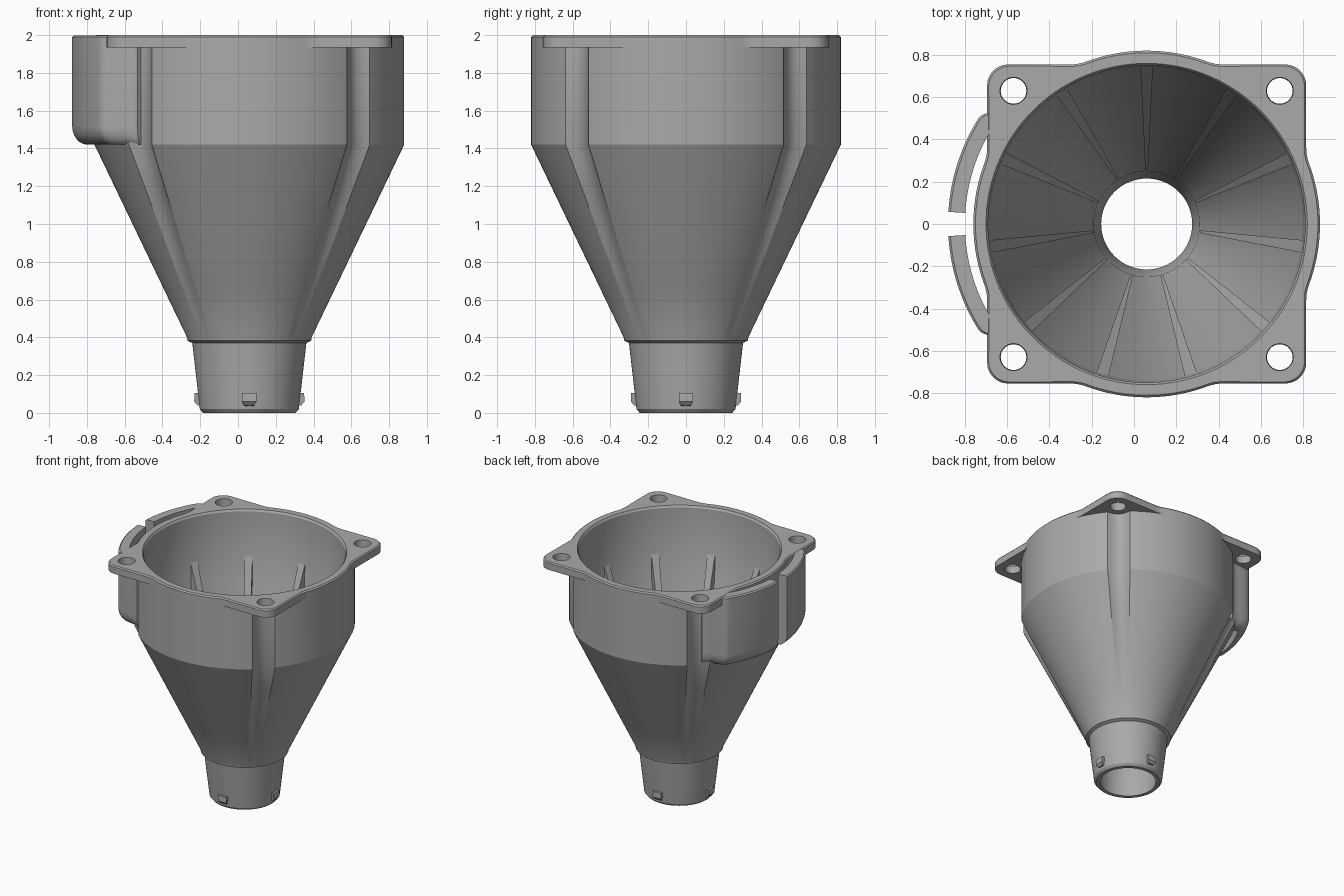
import bpy, bmesh, math
from mathutils import Matrix, Vector

if "Cube" in bpy.data.objects:
    bpy.data.objects.remove(bpy.data.objects["Cube"], do_unlink=True)

AXIS_X = 0.06
R = 0.82          # outer radius of the hopper
HALF = 0.755      # half width of the square flange

grey = bpy.data.materials.new("grey_plastic")
grey.use_nodes = True
grey.diffuse_color = (0.4, 0.4, 0.4, 1)
grey.node_tree.nodes["Principled BSDF"].inputs["Base Color"].default_value = (0.4, 0.4, 0.4, 1)


def finish(name, bm, smooth=True):
    bmesh.ops.remove_doubles(bm, verts=bm.verts[:], dist=0.0004)
    bmesh.ops.recalc_face_normals(bm, faces=bm.faces[:])
    mesh = bpy.data.meshes.new(name)
    bm.to_mesh(mesh)
    bm.free()
    mesh.materials.append(grey)
    ob = bpy.data.objects.new(name, mesh)
    ob.location.x = AXIS_X
    bpy.context.collection.objects.link(ob)
    if smooth:
        shade(ob)
    return ob


def shade(ob):
    bpy.ops.object.select_all(action='DESELECT')
    ob.select_set(True)
    bpy.context.view_layer.objects.active = ob
    bpy.ops.object.shade_smooth_by_angle(angle=math.radians(25))


def loft(bm, rings, closed):
    """Skin a list of closed cross-sections."""
    rows = [[bm.verts.new(p) for p in ring] for ring in rings]
    n, m = len(rows), len(rows[0])
    for i in range(n if closed else n - 1):
        a, b = rows[i], rows[(i + 1) % n]
        for j in range(m):
            k = (j + 1) % m
            bm.faces.new((a[j], a[k], b[k], b[j]))
    if not closed:
        bm.faces.new(rows[0])
        bm.faces.new(rows[-1])


def polar(r, deg, z):
    t = math.radians(deg)
    return (r * math.cos(t), r * math.sin(t), z)


def flange_radius(deg):
    """Circle joined with a rounded square."""
    corner = 0.1
    t = math.radians(deg % 90)
    t = min(t, math.pi / 2 - t)
    r = HALF / math.cos(t)
    c = HALF - corner
    if r * math.sin(t) > c:
        along = c * (math.cos(t) + math.sin(t))
        across = c * (math.cos(t) - math.sin(t))
        r = along + math.sqrt(corner ** 2 - across ** 2)
    # soft blend where the square leaves the circle
    blend = max(0.015 - abs(r - R), 0) / 0.015
    return max(r, R) + blend ** 2 * 0.004


def groove(deg):
    """Depth of the shallow screw channel on each diagonal."""
    off = abs(deg % 90 - 45) / 6
    return 0.042 * max(0, 1 - off * off)


# Hopper: one closed turned section with wall, flange and spout
def hopper_section(deg):
    f, g = flange_radius(deg), groove(deg)
    rows = [(0.215, 0), (0.25, 0.4), (0.735, 1.42), (0.75, 1.985), (0.76, 2),
            (f - 0.01, 2), (f, 1.99), (f, 1.935)]
    rows += [(R - g, 1.935), (R - g, 1.42)]
    for k in (0.75, 0.5, 0.25, 0):
        rows.append((0.33 + (R - 0.33) * k - g * k, 0.4 + 1.02 * k))
    rows += [(0.327, 0.382), (0.302, 0.37), (0.262, 0.02), (0.245, 0)]
    return [polar(r, deg, z) for r, z in rows]


bm = bmesh.new()
loft(bm, [hopper_section(d) for d in range(360)], True)
hopper = finish("hopper", bm, False)

# Screw holes through the flange corners
bm = bmesh.new()
for sx in (-1, 1):
    for sy in (-1, 1):
        bmesh.ops.create_cone(bm, cap_ends=True, segments=32, radius1=0.057, radius2=0.067,
                              depth=0.2, matrix=Matrix.Translation((sx * 0.63, sy * 0.63, 1.96)))
cutter = finish("screw_hole_cutter", bm, False)
cutter.hide_render = True
cutter.hide_set(True)
cut = hopper.modifiers.new("screw_holes", 'BOOLEAN')
cut.operation = 'DIFFERENCE'
cut.solver = 'EXACT'
cut.object = cutter
bpy.context.view_layer.objects.active = hopper
hopper.select_set(True)
bpy.ops.object.modifier_apply(modifier=cut.name)
bpy.data.objects.remove(cutter, do_unlink=True)
shade(hopper)


# Curved guard walls on the right side, with a slit between them
def guard_section(off, side):
    blend = max(0, (off - 32) / 11)
    ease = blend * blend * (3 - 2 * blend)
    outer = 0.94 - 0.13 * ease
    inner = 0.86 if off < 31.5 else 0.785
    pts = [(inner, 1.999), (inner, 1.42)]
    for i in range(7):
        a = math.pi / 2 * i / 6
        w = min(0.08, outer - inner)
        pts.append((outer - w + w * math.sin(a), 1.52 - 0.1 * math.cos(a)))
    pts += [(outer, 1.99), (outer - 0.01, 1.999)]
    return [polar(r, 180 + side * off, z) for r, z in pts]


for side, name in ((1, "front_guard_wall"), (-1, "back_guard_wall")):
    bm = bmesh.new()
    angles = [3.5 + i for i in range(28)] + [31.6 + i * 0.6 for i in range(20)]
    loft(bm, [guard_section(a, side) for a in angles], False)
    finish(name, bm)

# Eleven tapering ribs inside the cone
rib_profile = [(0.748, 1.64), (0.255, 0.45), (0.285, 0.42), (0.77, 1.42), (0.77, 1.64)]
bm = bmesh.new()
for i in range(11):
    turn = Matrix.Rotation(math.radians(90) + i * math.tau / 11, 4, 'Z')
    sides = []
    for s in (-1, 1):
        sides.append([turn @ Vector((r, s * (0.006 + 0.048 * (r - 0.25)), z)) for r, z in rib_profile])
    loft(bm, sides, False)
finish("inner_ribs", bm, False)

# Four locking lugs round the spout
bm = bmesh.new()
lug_profile = [(0.25, 0.105), (0.29, 0.105), (0.292, 0.06), (0.275, 0.04), (0.25, 0.035)]
for i in range(4):
    turn = Matrix.Rotation(i * math.pi / 2, 4, 'Z')
    sides = [[turn @ Vector((r, s * (0.038 if z > 0.05 else 0.026), z)) for r, z in lug_profile]
             for s in (-1, 1)]
    loft(bm, sides, False)
finish("spout_lugs", bm, False)
